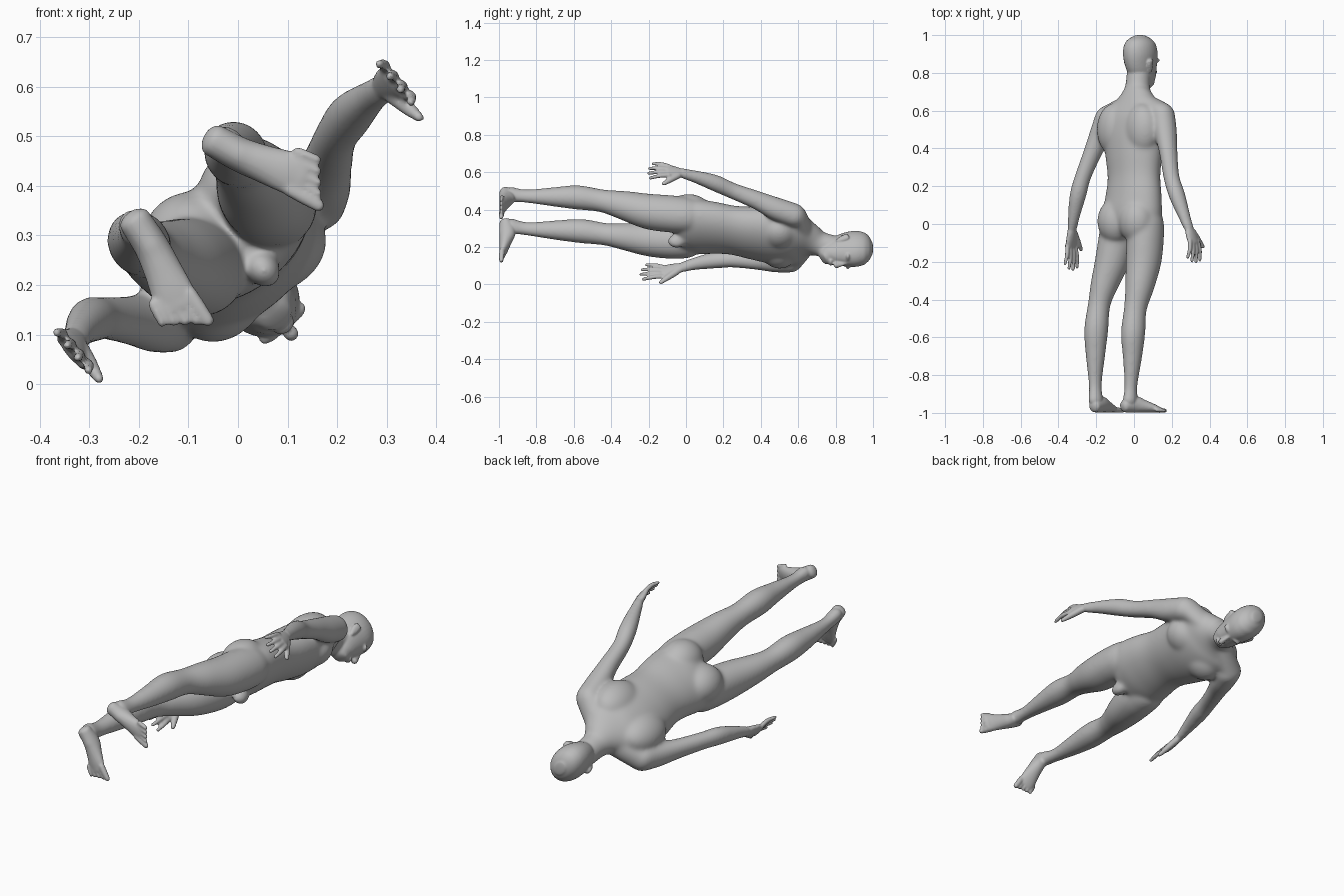
import bpy, bmesh, math
from mathutils import Vector, Matrix

cube = bpy.data.objects.get("Cube")
if cube:
    bpy.data.objects.remove(cube, do_unlink=True)

# Body frame: the figure lies along y, rolled about its length
RIGHT = Vector((0.766, 0, 0.643))
UP = Vector((0, 1, 0))
FRONT = Vector((0.643, 0, -0.766))
bm = bmesh.new()


def spline(rows, steps=6):
    """Smooth curve through rows of numbers."""
    rows = [Vector(r) for r in rows]
    p = [rows[0] * 2 - rows[1]] + rows + [rows[-1] * 2 - rows[-2]]
    out = []
    for i in range(1, len(p) - 2):
        for k in range(steps):
            t = k / steps
            out.append(0.5 * (2 * p[i] + (p[i + 1] - p[i - 1]) * t
                       + (2 * p[i - 1] - 5 * p[i] + 4 * p[i + 1] - p[i + 2]) * t * t
                       + (3 * p[i] - p[i - 1] - 3 * p[i + 1] + p[i + 2]) * t ** 3))
    return out + [rows[-1]]


def loft(rows, side=RIGHT, cap=None, n=28):
    """Closed tube with rounded ends; rows are x, y, z, half width, half depth."""
    pts = spline(rows)
    pos = [Vector(p[:3]) for p in pts]
    rings = []
    last = len(pts) - 1
    for i, p in enumerate(pts):
        tan = (pos[min(i + 1, last)] - pos[max(i - 1, 0)]).normalized()
        rings.append((pos[i], tan, p[3], p[4]))

    def end(ring, sign):
        c, t, a, b = ring
        h = min(a, b) if cap is None else cap
        return [(c + t * sign * h * math.sin(q), t, a * math.cos(q), b * math.cos(q))
                for q in (0.4, 0.8, 1.15, 1.45)]

    rings = end(rings[0], -1)[::-1] + rings + end(rings[-1], 1)
    loops = []
    for c, t, a, b in rings:
        s = (side - t * side.dot(t)).normalized()
        f = t.cross(s)
        loops.append([bm.verts.new(c + s * a * math.cos(2 * math.pi * k / n)
                                   + f * b * math.sin(2 * math.pi * k / n)) for k in range(n)])
    for lo, hi in zip(loops, loops[1:]):
        for k in range(n):
            bm.faces.new((lo[k], lo[(k + 1) % n], hi[(k + 1) % n], hi[k]))
    bm.faces.new(loops[0][::-1])
    bm.faces.new(loops[-1])


def place(x, z, u, y, w):
    """Point at u to the right and w forward of the axis point (x, z)."""
    return Vector((x, y, z)) + RIGHT * u + FRONT * w


def blob(centre, radii):
    m = Matrix((RIGHT, UP, FRONT)).transposed().to_4x4()
    bmesh.ops.create_uvsphere(bm, u_segments=24, v_segments=16, radius=1,
                              matrix=Matrix.Translation(centre) @ m @ Matrix.Diagonal((*radii, 1)))


# Torso and neck
loft([(-0.01, -0.01, 0.308, 0.165, 0.112), (-0.008, 0.06, 0.308, 0.178, 0.12),
      (-0.002, 0.15, 0.302, 0.168, 0.115), (0, 0.25, 0.29, 0.157, 0.11),
      (0, 0.36, 0.275, 0.17, 0.118), (0, 0.47, 0.26, 0.184, 0.122),
      (0.003, 0.56, 0.252, 0.185, 0.113), (0.01, 0.62, 0.247, 0.16, 0.092),
      (0.014, 0.67, 0.235, 0.105, 0.076), (0.019, 0.72, 0.215, 0.068, 0.066),
      (0.026, 0.8, 0.195, 0.062, 0.064)], cap=0.06, n=40)

# Muscle masses on both sides of the torso
for s in (-1, 1):
    blob(place(-0.007, 0.3, s * 0.074, 0.015, -0.055), (0.098, 0.12, 0.092))
    blob(place(0, 0.255, s * 0.08, 0.5, 0.05), (0.095, 0.09, 0.072))
    blob(place(0, 0.255, s * 0.095, 0.5, -0.05), (0.1, 0.14, 0.08))
blob(place(-0.007, 0.3, 0, -0.05, 0.09), (0.034, 0.05, 0.04))

# Shoulder girdle, from the neck out to each arm
for x, y, z in ((0.148, 0.595, 0.368), (-0.138, 0.578, 0.132)):
    base = Vector((0.017, 0.672, 0.23))
    tip = Vector((x, y, z))
    mid = base.lerp(tip, 0.5)
    loft([(*base, 0.04, 0.05), (*mid, 0.045, 0.058), (*tip, 0.05, 0.062)], side=UP)

# Head: stacked sections from chin to crown
HX, HZ = 0.035, 0.188
loft([(*place(HX, HZ, 0, y, w), a, b) for y, w, a, b in (
    (0.733, 0.064, 0.034, 0.036), (0.76, 0.042, 0.054, 0.062), (0.8, 0.022, 0.065, 0.083),
    (0.85, 0.006, 0.074, 0.1), (0.905, -0.003, 0.08, 0.106), (0.95, -0.005, 0.073, 0.096),
    (0.978, -0.005, 0.054, 0.072), (0.993, -0.005, 0.03, 0.042))], cap=0.007, n=36)

# Nose, lips, brows and ears
loft([(*place(HX, HZ, 0, y, w), a, b) for y, w, a, b in (
    (0.858, 0.095, 0.009, 0.01), (0.825, 0.106, 0.011, 0.014), (0.805, 0.111, 0.016, 0.017))], n=16)
blob(place(HX, HZ, 0, 0.774, 0.092), (0.024, 0.012, 0.014))
for s in (-1, 1):
    blob(place(HX, HZ, s * 0.03, 0.866, 0.085), (0.03, 0.012, 0.016))
    loft([(*place(HX, HZ, s * u, y, w), 0.009, b) for u, y, w, b in (
        (0.069, 0.81, -0.002, 0.011), (0.079, 0.84, -0.012, 0.019), (0.085, 0.862, -0.018, 0.019))], n=16)

# Arms, from shoulder to wrist
ARMS = (
    [(0.155, 0.58, 0.37, 0.06, 0.066), (0.168, 0.48, 0.405, 0.058, 0.064),
     (0.182, 0.38, 0.45, 0.047, 0.053), (0.198, 0.25, 0.5, 0.042, 0.045),
     (0.225, 0.16, 0.54, 0.043, 0.047), (0.26, 0.06, 0.573, 0.034, 0.037),
     (0.29, -0.02, 0.595, 0.022, 0.028)],
    [(-0.143, 0.565, 0.127, 0.06, 0.068), (-0.174, 0.48, 0.125, 0.058, 0.064),
     (-0.218, 0.38, 0.128, 0.047, 0.053), (-0.27, 0.25, 0.133, 0.042, 0.045),
     (-0.295, 0.16, 0.13, 0.043, 0.047), (-0.315, 0.06, 0.113, 0.034, 0.037),
     (-0.327, -0.02, 0.092, 0.022, 0.028)])
# Knuckle centre, thumb tip and finger reach of each hand
HANDS = ((Vector((0.317, -0.1, 0.607)), Vector((0.365, -0.12, 0.538)), 0.1),
         (Vector((-0.333, -0.122, 0.066)), Vector((-0.28, -0.135, 0.011)), 0.118))
for arm, (palm, thumb, reach) in zip(ARMS, HANDS):
    loft(arm)
    wrist = Vector(arm[-1][:3])
    mid = wrist.lerp(palm, 0.55)
    loft([(*wrist, 0.02, 0.026), (*mid, 0.018, 0.039), (*palm, 0.014, 0.042)], cap=0.01)
    # Fingers, fanned out from the palm
    for k, length in enumerate((0.9, 1.0, 0.95, 0.75)):
        off = 0.032 - 0.0215 * k
        root = palm + FRONT * off + UP * 0.01
        tip = palm + FRONT * off * 1.55 - UP * reach * length
        bend = root.lerp(tip, 0.5) + RIGHT * 0.007
        loft([(*root, 0.0115, 0.0115), (*bend, 0.011, 0.011), (*tip, 0.009, 0.009)], n=14)
    root = wrist.lerp(palm, 0.3) + FRONT * 0.02
    loft([(*root, 0.018, 0.02), (*root.lerp(thumb, 0.55), 0.015, 0.016), (*thumb, 0.01, 0.011)], n=16)

# Legs, from hip to ankle
LEGS = (
    [(0.065, 0.0, 0.37, 0.092, 0.1), (0.06, -0.08, 0.377, 0.095, 0.103),
     (0.05, -0.2, 0.39, 0.092, 0.098), (0.03, -0.33, 0.422, 0.075, 0.081),
     (0.007, -0.45, 0.447, 0.059, 0.063), (-0.005, -0.58, 0.465, 0.063, 0.067),
     (-0.008, -0.7, 0.468, 0.05, 0.055), (-0.016, -0.85, 0.472, 0.033, 0.039),
     (-0.02, -0.935, 0.48, 0.034, 0.043)],
    [(-0.08, 0.0, 0.235, 0.092, 0.1), (-0.09, -0.08, 0.236, 0.095, 0.103),
     (-0.117, -0.2, 0.242, 0.088, 0.095), (-0.16, -0.33, 0.256, 0.07, 0.075),
     (-0.185, -0.43, 0.268, 0.058, 0.062), (-0.2, -0.56, 0.285, 0.062, 0.067),
     (-0.204, -0.69, 0.29, 0.051, 0.055), (-0.205, -0.845, 0.297, 0.033, 0.039),
     (-0.202, -0.935, 0.312, 0.034, 0.043)])
# Heel point, pointing direction and big-toe side of each foot
FEET = ((Vector((-0.05, 0, 0.492)), Vector((0.88, 0, -0.475)), -1),
        (Vector((-0.208, 0, 0.33)), Vector((0.54, 0, -0.842)), 1))
for leg, (heel, ahead, inner) in zip(LEGS, FEET):
    loft(leg)
    across = Vector((-ahead.z, 0, ahead.x)) * inner
    loft([(*(heel + ahead * s + across * v + UP * y), a, b) for s, v, y, a, b in (
        (0, 0, -0.965, 0.033, 0.033), (0.06, 0, -0.955, 0.035, 0.044),
        (0.11, -0.006, -0.964, 0.038, 0.034), (0.16, -0.014, -0.975, 0.043, 0.024),
        (0.19, -0.018, -0.982, 0.044, 0.016))], side=across, cap=0.02)
    # Five toes, shorter towards the outside
    for k in range(5):
        r = 0.0145 if k == 0 else 0.0105
        off = across * (0.014 - 0.0185 * k)
        a = heel + ahead * (0.185 - 0.006 * k) + off - UP * 0.984
        b = heel + ahead * (0.25 - 0.0115 * k) + off * 1.08 - UP * 0.988
        loft([(*a, r, r), (*a.lerp(b, 0.5), r, r), (*b, r * 0.9, r * 0.8)], side=across, n=14)

# One continuous skin over all parts
bmesh.ops.recalc_face_normals(bm, faces=bm.faces)
mesh = bpy.data.meshes.new("body")
bm.to_mesh(mesh)
bm.free()
body = bpy.data.objects.new("body", mesh)
bpy.context.collection.objects.link(body)

clay = bpy.data.materials.new("grey clay")
clay.use_nodes = True
colour = (0.5, 0.5, 0.5, 1)
clay.diffuse_color = colour
clay.node_tree.nodes["Principled BSDF"].inputs["Base Color"].default_value = colour
mesh.materials.append(clay)

remesh = body.modifiers.new("skin", 'REMESH')
remesh.mode = 'VOXEL'
remesh.voxel_size = 0.0055
bpy.ops.object.select_all(action='DESELECT')
body.select_set(True)
bpy.context.view_layer.objects.active = body
bpy.ops.object.modifier_apply(modifier="skin")

# Blend the muscles softly, keeping the head, hands and feet crisp
soft = body.vertex_groups.new(name="soft")
for v in body.data.vertices:
    x, y, z = v.co
    weight = min((0.74 - y) / 0.04, (y + 0.92) / 0.04)
    if abs(x) > 0.24 and y > -0.3:
        weight = min(weight, (y + 0.01) / 0.05)
    if weight > 0:
        soft.add([v.index], min(weight, 1), 'REPLACE')
for name, iterations, group in (("blend", 60, "soft"), ("relax", 4, "")):
    smooth = body.modifiers.new(name, 'SMOOTH')
    smooth.factor = 0.5
    smooth.iterations = iterations
    smooth.vertex_group = group
    bpy.ops.object.modifier_apply(modifier=name)
bpy.ops.object.shade_smooth()
